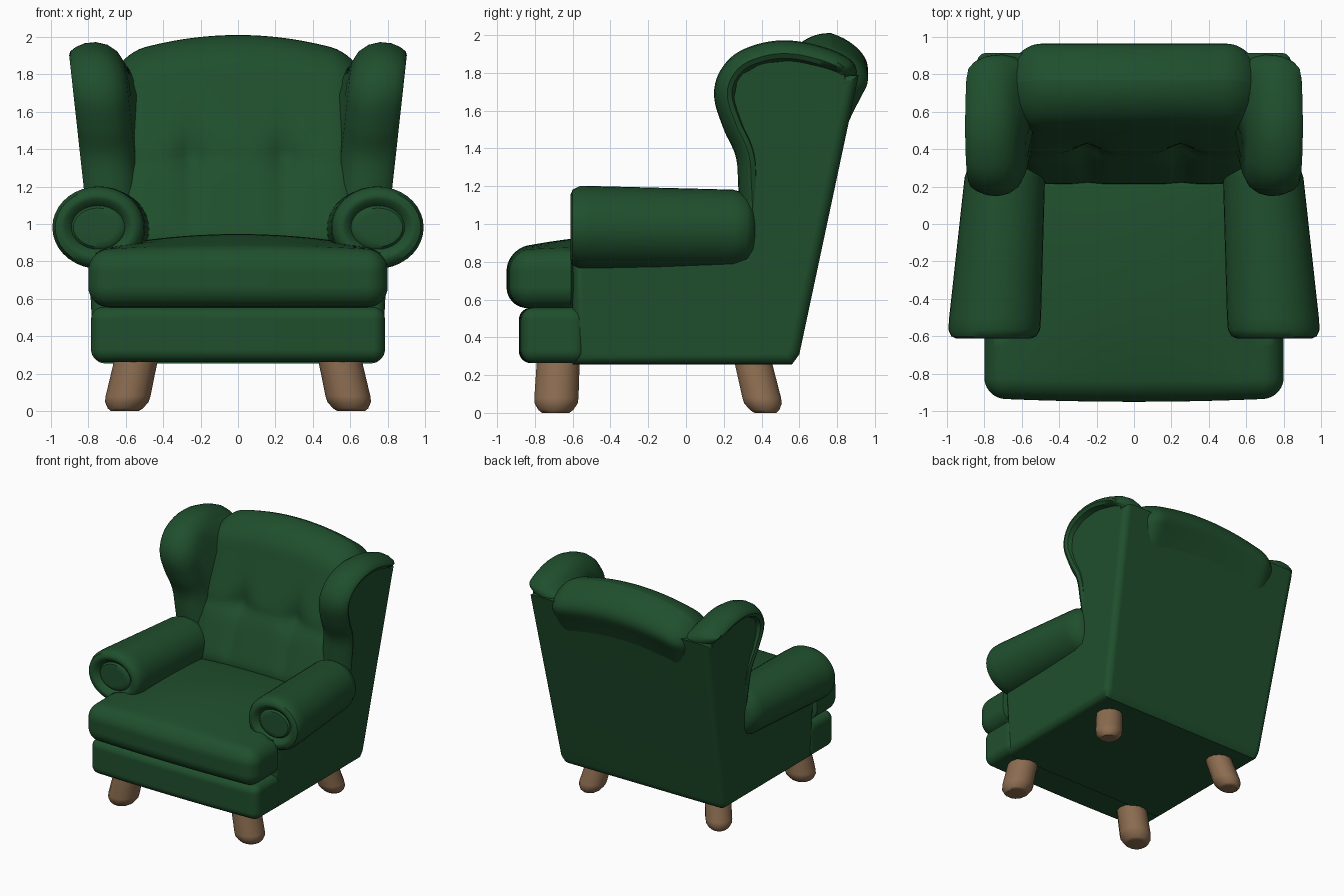
import bpy, bmesh, math
from mathutils import Vector

old = bpy.data.objects.get("Cube")
if old:
    bpy.data.objects.remove(old, do_unlink=True)


def material(name, rgb):
    m = bpy.data.materials.new(name)
    m.use_nodes = True
    m.diffuse_color = (*rgb, 1)
    m.node_tree.nodes["Principled BSDF"].inputs["Base Color"].default_value = (*rgb, 1)
    return m


GREEN = material("green_upholstery", (0.014, 0.078, 0.026))
WOOD = material("brown_wood", (0.26, 0.15, 0.08))


def clamp(t):
    return min(max(t, 0), 1)


def finish(name, bm, mat, angle=40):
    bmesh.ops.recalc_face_normals(bm, faces=bm.faces)
    for f in bm.faces:
        f.smooth = True
    mesh = bpy.data.meshes.new(name)
    bm.to_mesh(mesh)
    bm.free()
    mesh.materials.append(mat)
    mesh.set_sharp_from_angle(angle=math.radians(angle))
    ob = bpy.data.objects.new(name, mesh)
    bpy.context.collection.objects.link(ob)
    return ob


def ellipse(rx, ry, n):
    return [(rx * math.cos(math.tau * i / n), ry * math.sin(math.tau * i / n)) for i in range(n)]


def smooth_loop(pts, steps=5):
    """Closed Catmull-Rom curve through the points."""
    p = [Vector(q) for q in pts]
    out = []
    for i in range(len(p)):
        a, b, c, d = p[i - 1], p[i], p[(i + 1) % len(p)], p[(i + 2) % len(p)]
        for s in range(steps):
            t = s / steps
            out.append(0.5 * (2 * b + (c - a) * t + (2 * a - 5 * b + 4 * c - d) * t * t
                              + (3 * b - a - 3 * c + d) * t ** 3))
    return out


def inset_loop(pts, d):
    """Move a counter-clockwise outline inward by d."""
    p = [Vector(q) for q in pts]
    out = []
    for i in range(len(p)):
        e1 = (p[i] - p[i - 1]).normalized()
        e2 = (p[(i + 1) % len(p)] - p[i]).normalized()
        n1, n2 = Vector((-e1.y, e1.x)), Vector((-e2.y, e2.x))
        out.append(p[i] + (n1 + n2) * (d / max(0.4, 1 + n1.dot(n2))))
    return out


def pillow(name, outline, rings, place, mat=GREEN):
    """Stack inset copies of an outline; rings hold (depth, inset)."""
    bm = bmesh.new()
    loops = [[bm.verts.new(place(q.x, q.y, w)) for q in inset_loop(outline, d)] for w, d in rings]
    n = len(outline)
    for a, b in zip(loops, loops[1:]):
        for i in range(n):
            j = (i + 1) % n
            bm.faces.new((a[i], a[j], b[j], b[i]))
    bm.faces.new(loops[0])
    bm.faces.new(loops[-1])
    ob = finish(name, bm, mat)
    mod = ob.modifiers.new("Weighted normals", "WEIGHTED_NORMAL")
    mod.keep_sharp = True


def cushion(name, centre, half, r, warp):
    """Rounded box with a dense skin, reshaped by warp."""
    bm = bmesh.new()
    bmesh.ops.create_cube(bm, size=2)
    bmesh.ops.subdivide_edges(bm, edges=bm.edges[:], cuts=35, use_grid_fill=True)
    for v in bm.verts:
        core, edge = Vector(), Vector()
        for k in range(3):
            t = abs(v.co[k])
            s = math.copysign(1, v.co[k])
            core[k] = s * (half[k] - r) * min(t / 0.66, 1)
            edge[k] = s * max(0, (t - 0.66) / 0.34)
        v.co = warp(core + edge.normalized() * r + Vector(centre))
    finish(name, bm, GREEN, 60)


def outer(z):
    return 0.77 + 0.05 * (z - 0.26)


# Frame: low base with the raked rear panel
frame = [(-0.6, 0.255), (0.56, 0.255), (0.6, 0.31), (0.915, 1.79), (0.72, 1.79), (0.5, 0.85), (-0.6, 0.85)]
edge = [(0.93, 0), (0.96, 0.005), (0.982, 0.018), (0.995, 0.036), (1, 0.055)]
pillow("frame", frame, [(-w, d) for w, d in reversed(edge)] + edge,
       lambda y, z, w: Vector((w * outer(z), y, z)))


# Front rail below the seat
cushion("front_rail", (0, -0.715, 0.41), (0.785, 0.17, 0.147), 0.065,
        lambda p: Vector((p.x, p.y + 0.015 * (p.x / 0.78) ** 2, p.z)))


# Seat cushion: T-shaped and crowned
def seat_shape(p):
    t = clamp((p.y + 0.62) / 0.05)
    x = p.x * (1 - 0.28 * t * t * (3 - 2 * t))
    up = max(0, (p.z - 0.6) / 0.26)
    dome = max(0, 1 - (x / 0.8) ** 2) * max(0, 1 - ((p.y + 0.2) / 0.76) ** 2)
    return Vector((x, p.y + 0.02 * (p.x / 0.8) ** 2, p.z + 0.085 * dome * up))


cushion("seat_cushion", (0, -0.325, 0.708), (0.8, 0.625, 0.153), 0.11, seat_shape)


# Back cushion: raked, crowned and tufted, its top rolled over the rear panel
def back_shape(p):
    x, y, z = p
    rise = max(0, (z - 1.2) / 0.8)
    lean = 0.4 + 0.36 * (z - 0.9) - 0.03 * rise ** 2
    if y < 0:
        post = sum(math.exp(-((x - c) / 0.05) ** 2) for c in (-0.25, 0.25))
        button = sum(math.exp(-((x - c) / 0.1) ** 2 - ((z - 1.36) / 0.1) ** 2) for c in (-0.25, 0.25))
        band = math.exp(-((z - 1.34) / 0.045) ** 2)
        fade = math.exp(-((z - 1.25) / 0.32) ** 4)
        y += 0.025 * post * fade + 0.04 * button + 0.012 * band
    else:
        z -= 0.45 * y * rise ** 2
        y *= 1 + 0.25 * rise ** 2
    return Vector((x, lean + y, z - 0.1 * rise * (x / 0.62) ** 2))


cushion("back_cushion", (0, 0, 1.405), (0.68, 0.205, 0.605), 0.185, back_shape)

# Outlines shared by both sides
wing = smooth_loop([(0.32, 0.8), (0.66, 0.8), (0.73, 1.2), (0.8, 1.5), (0.87, 1.72), (0.905, 1.8),
                    (0.87, 1.87), (0.75, 1.93), (0.57, 1.97), (0.41, 1.96), (0.26, 1.9),
                    (0.17, 1.79), (0.15, 1.66), (0.2, 1.5), (0.265, 1.35), (0.28, 1.15)])
wing_rings = [(-0.155, 0.2), (-0.142, 0.11), (-0.11, 0.05), (-0.06, 0.014), (0, 0), (0.06, 0.006),
              (0.11, 0.026), (0.142, 0.05), (0.15, 0.07), (0.138, 0.095), (0.08, 0.115)]
panel = [(0.33, 0.8), (0.61, 0.7), (0.845, 1.76), (0.83, 1.83), (0.6, 1.87), (0.4, 1.85),
         (0.275, 1.78), (0.245, 1.62), (0.325, 1.38), (0.345, 1.2)]
arm_rings = [(-0.592, 0.15), (-0.588, 0.118), (-0.574, 0.105), (-0.59, 0.092), (-0.61, 0.07),
             (-0.612, 0.05), (-0.6, 0.022), (-0.565, 0.003), (-0.5, 0), (0.25, 0), (0.32, 0.02),
             (0.355, 0.06), (0.37, 0.12)]


def wing_place(side):
    def place(y, z, w):
        # The rear edge tucks in under the side panel below the top roll
        tuck = 0.09 * clamp((y - 0.45) / 0.2) * clamp((1.84 - z) / 0.1)
        return Vector((side * (0.675 + 0.11 * (z - 1.2) + w - tuck), y, z))
    return place


def arm_place(side):
    def place(u, v, y):
        t = (y + 0.61) / 0.98
        return Vector((side * (0.75 - 0.068 * t + u * (1 - 0.16 * t)), y,
                       0.982 - 0.012 * t + v * (1 - 0.06 * t)))
    return place


def leg_place(x, y, dx, dy):
    return lambda u, v, z: Vector((x + dx * z + u, y + dy * z + v, z))


for side, label in ((1, "left"), (-1, "right")):
    # Wing with its rolled edge, and the flat panel outside it
    pillow(label + "_wing", wing, wing_rings, wing_place(side))
    pillow(label + "_side_panel", panel, [(-0.2, 0), (-0.004, 0), (-0.002, 0.01)],
           lambda y, z, w: Vector((side * (outer(z) + w), y, z)))

    # Rolled arm with a scroll face
    pillow(label + "_arm", ellipse(0.25, 0.222, 36), arm_rings, arm_place(side))

    # Splayed legs with worn tips
    for end, y, dy, r in (("front", -0.69, 0.05, 0.12), ("rear", 0.42, -0.24, 0.105)):
        pillow(f"{label}_{end}_leg", ellipse(r, r, 14),
               [(0, 0.045), (0.015, 0.025), (0.05, 0.003), (0.08, 0), (0.3, 0.004)],
               leg_place(side * 0.605, y, -side * 0.22, dy), WOOD)
